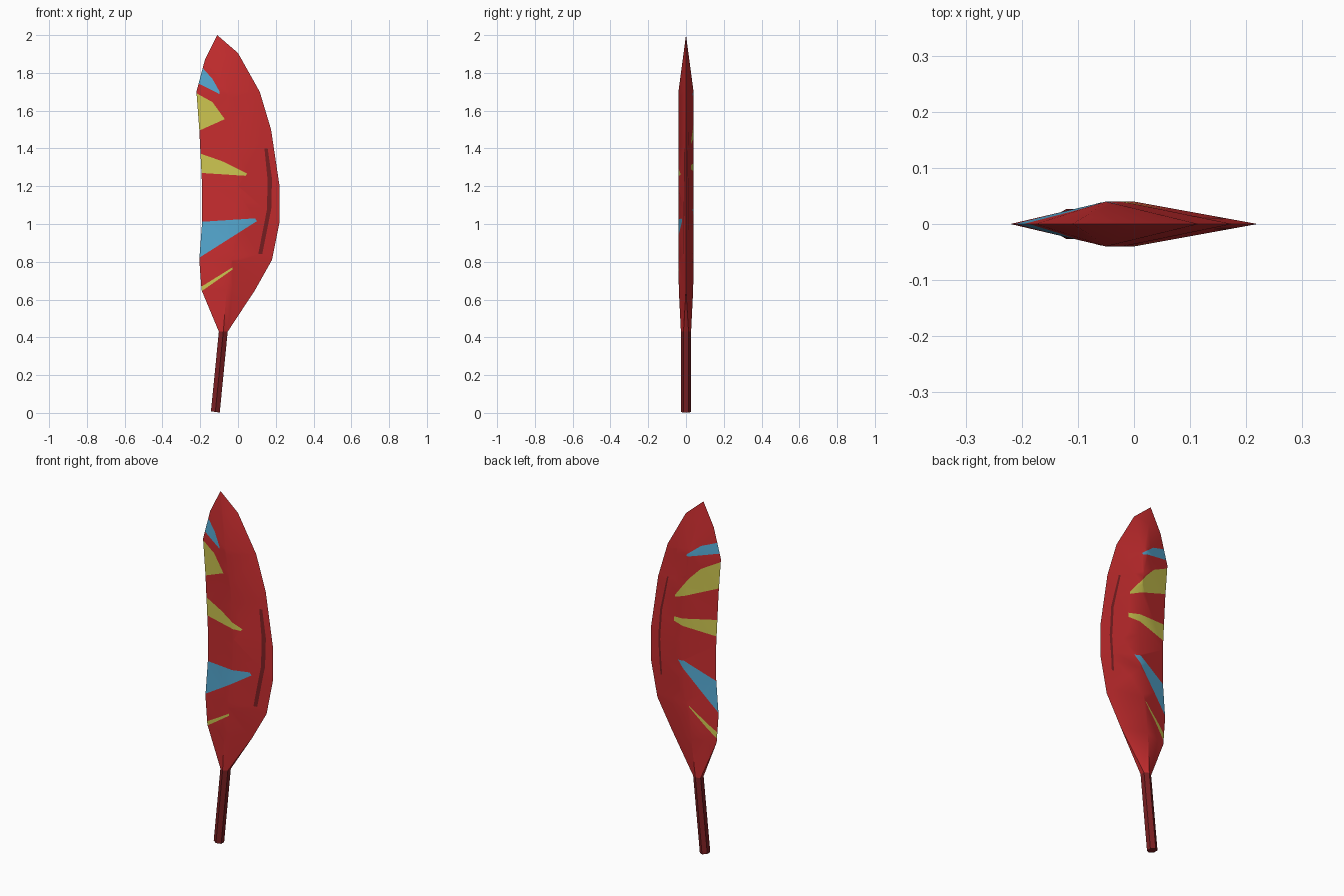
import bpy, bmesh, math
from mathutils import Vector

if "Cube" in bpy.data.objects:
    bpy.data.objects.remove(bpy.data.objects["Cube"])


def mat(name, col):
    m = bpy.data.materials.new(name)
    m.diffuse_color = (*col, 1)
    m.use_nodes = True
    m.node_tree.nodes["Principled BSDF"].inputs["Base Color"].default_value = m.diffuse_color
    return m


MATS = [mat("red", (0.57, 0.026, 0.028)), mat("dark red", (0.195, 0.014, 0.016)),
        mat("yellow", (0.61, 0.56, 0.08)), mat("sky blue", (0.09, 0.39, 0.63))]
RED, DARK, YELLOW, BLUE = range(4)


def loft(bm, rings, cap_start):
    """Skin a list of six-point rings."""
    vs = [[bm.verts.new(p) for p in r] for r in rings]
    for a, b in zip(vs, vs[1:]):
        for i in range(6):
            j = (i + 1) % 6
            bm.faces.new((a[i], a[j], b[j], b[i]))
    if cap_start:
        bm.faces.new(vs[0][::-1])
    bmesh.ops.remove_doubles(bm, verts=bm.verts, dist=0.0005)
    bmesh.ops.dissolve_degenerate(bm, edges=bm.edges, dist=0.0001)
    bmesh.ops.recalc_face_normals(bm, faces=bm.faces)


def finish(bm, name):
    me = bpy.data.meshes.new(name)
    bm.to_mesh(me)
    bm.free()
    for m in MATS:
        me.materials.append(m)
    ob = bpy.data.objects.new(name, me)
    bpy.context.collection.objects.link(ob)
    bpy.ops.object.select_all(action='DESELECT')
    ob.select_set(True)
    bpy.context.view_layer.objects.active = ob
    bpy.ops.object.shade_smooth_by_angle(angle=math.radians(30))
    return ob


def hexagon(cx, z, r, tilt=0.0):
    ring = []
    for i in range(6):
        a = math.radians(30 + 60 * i)
        dx = r * math.cos(a)
        ring.append((cx + dx, r * math.sin(a), z - tilt * dx))
    return ring


def paint(bm, side, color, poly):
    """Cut a convex x/z outline into the front (-1) or back (+1) and colour it."""
    pts = [Vector((x, 0, z)) for x, z in poly]
    mid = sum(pts, Vector()) / len(pts)
    planes = []
    for p, q in zip(pts, pts[1:] + pts[:1]):
        d = q - p
        n = Vector((d.z, 0, -d.x)).normalized()
        planes.append((p, n if n.dot(mid - p) > 0 else -n))
    lo = [min(p[k] for p in poly) for k in (0, 1)]
    hi = [max(p[k] for p in poly) for k in (0, 1)]

    def touched():
        out = []
        for f in bm.faces:
            xs = [v.co.x for v in f.verts]
            zs = [v.co.z for v in f.verts]
            if (f.normal.y * side > 0 and max(xs) > lo[0] and min(xs) < hi[0]
                    and max(zs) > lo[1] and min(zs) < hi[1]):
                out.append(f)
        return out

    for p, n in planes:
        fs = touched()
        geom = fs + list({e for f in fs for e in f.edges}) + list({v for f in fs for v in f.verts})
        bmesh.ops.bisect_plane(bm, geom=geom, dist=1e-5, plane_co=p, plane_no=n)
        bm.normal_update()
    for f in touched():
        c = f.calc_center_median()
        if all((c - p).dot(n) > 0 for p, n in planes):
            f.material_index = color


# Quill: leaning six-sided shaft
bm = bmesh.new()
loft(bm, [hexagon(-0.12, 0.005, 0.027, 0.15), hexagon(-0.078, 0.43, 0.027)], True)
for f in bm.faces:
    f.material_index = DARK
finish(bm, "quill")

# Blade: lens section stations (left x, left z, ridge x, half thickness, right x, right z)
stations = [(-0.193, 0.65, -0.06, 0.038, 0.09, 0.65),
            (-0.205, 0.81, -0.035, 0.04, 0.18, 0.81),
            (-0.19, 1.01, -0.01, 0.04, 0.22, 1.01),
            (-0.19, 1.20, 0.0, 0.04, 0.22, 1.20),
            (-0.205, 1.50, -0.02, 0.04, 0.175, 1.50),
            (-0.22, 1.70, -0.05, 0.04, 0.115, 1.70),
            (-0.175, 1.87, -0.085, 0.015, 0.0, 1.905),
            (-0.11, 2.0, -0.11, 0.0, -0.11, 2.0)]
rings = [hexagon(-0.078, 0.43, 0.027)]
for xl, zl, xm, t, xr, zr in stations:
    zm = (zl + zr) / 2
    L, R = (xl, 0, zl), (xr, 0, zr)
    rings.append([R, (xm, t, zm), L, L, (xm, -t, zm), R])
bm = bmesh.new()
loft(bm, rings, False)
bmesh.ops.triangulate(bm, faces=bm.faces)
bm.normal_update()

# Painted barbs on the front
front = [
    (BLUE, [(-.2, 1.84), (-.135, 1.768), (-.097, 1.70), (-.097, 1.687), (-.23, 1.755)]),
    (YELLOW, [(-.225, 1.695), (-.135, 1.645), (-.07, 1.555), (-.215, 1.49)]),
    (YELLOW, [(-.22, 1.38), (-.085, 1.333), (.048, 1.267), (.04, 1.255), (-.22, 1.272)]),
    (BLUE, [(-.22, 1.01), (.09, 1.03), (.1, 1.015), (-.22, .812)]),
    (YELLOW, [(-.22, .652), (-.03, .77), (-.03, .758), (-.22, .625)])]
# Painted barbs on the back
back = [
    (BLUE, [(-.23, 1.80), (-.11, 1.755), (-.028, 1.69), (-.028, 1.68), (-.23, 1.735)]),
    (YELLOW, [(-.23, 1.69), (-.11, 1.625), (-.05, 1.563), (.05, 1.437), (.05, 1.425), (-.23, 1.54)]),
    (YELLOW, [(-.22, 1.352), (.058, 1.312), (.058, 1.288), (-.22, 1.25)]),
    (BLUE, [(-.013, 1.083), (.026, 1.077), (-.22, .805), (-.22, .985)]),
    (YELLOW, [(-.043, .835), (-.22, .69), (-.22, .645), (-.05, .822)])]
for side, marks in ((-1, front), (1, back)):
    for color, poly in marks:
        paint(bm, side, color, poly)

# Dark crease line near the outer edge: (inner x, outer x, z)
creases = {-1: [(.14, .157, 1.40), (.156, .18, 1.24), (.154, .176, 1.08), (.107, .128, .84)],
           1: [(.10, .11, 1.52), (.143, .157, 1.32), (.154, .168, 1.15), (.142, .154, .95)]}
for side, line in creases.items():
    for (a, b, z), (c, d, w) in zip(line, line[1:]):
        paint(bm, side, DARK, [(a, z), (b, z), (d, w), (c, w)])
finish(bm, "feather_blade")
